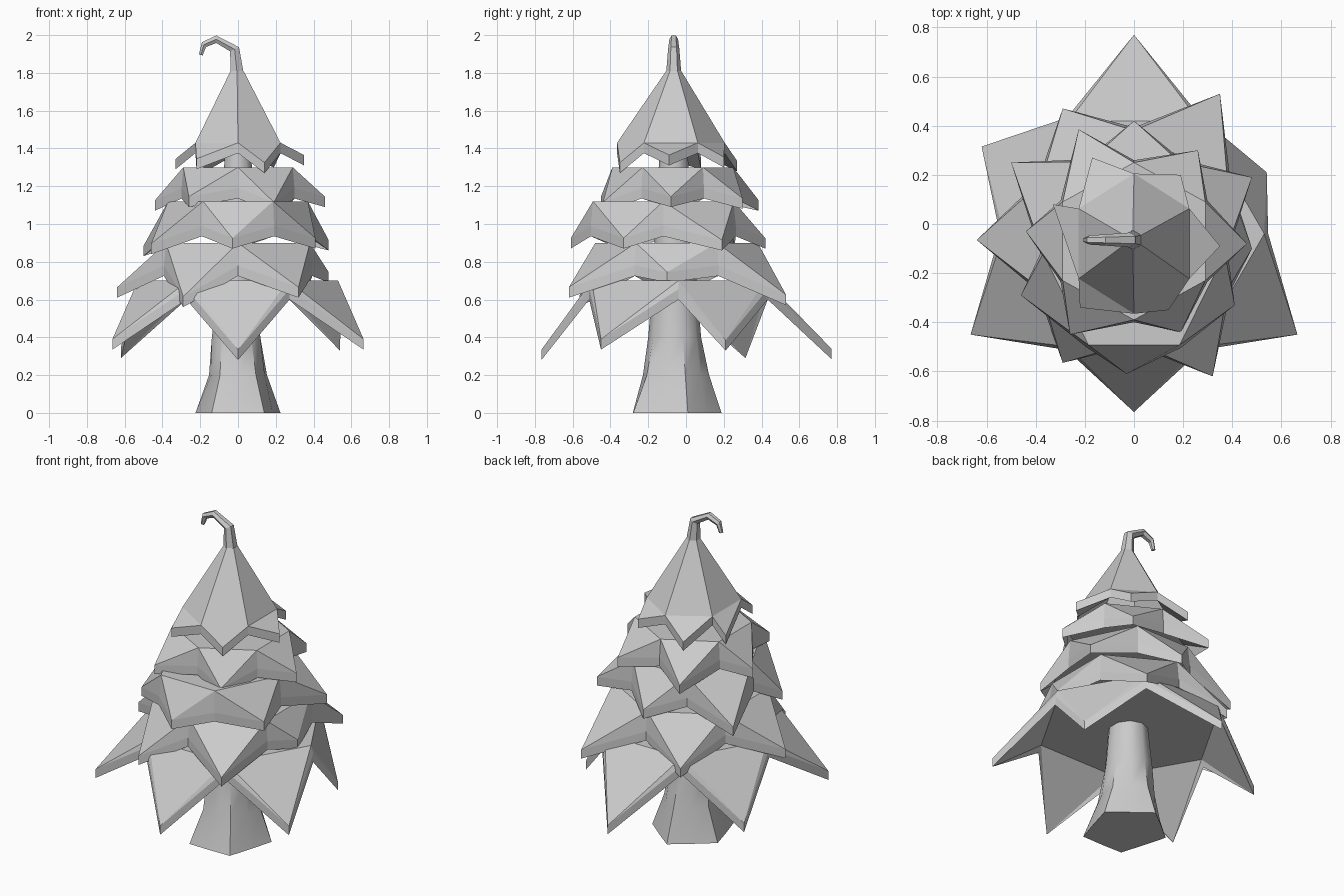
import bpy, math
from mathutils import Vector

if "Cube" in bpy.data.objects:
    bpy.data.objects.remove(bpy.data.objects["Cube"])

DROP = 0.055  # vertical thickness of the foliage


def add_mesh(name, verts, faces, smooth=None):
    me = bpy.data.meshes.new(name)
    me.from_pydata(verts, [], faces)
    me.update()
    ob = bpy.data.objects.new(name, me)
    bpy.context.collection.objects.link(ob)
    if smooth:
        bpy.ops.object.select_all(action='DESELECT')
        ob.select_set(True)
        bpy.context.view_layer.objects.active = ob
        bpy.ops.object.shade_smooth_by_angle(angle=math.radians(smooth))
    return ob


def ring(cx, cy, rx, ry, z, start, n=6):
    pts = []
    for i in range(n):
        a = math.radians(start) + i * math.tau / n
        pts.append(Vector((cx + rx * math.cos(a), cy + ry * math.sin(a), z)))
    return pts


def tube(name, rings, smooth=None):
    n = len(rings[0])
    verts = [v for r in rings for v in r]
    faces = [list(range(n))[::-1], list(range(len(verts) - n, len(verts)))]
    for k in range(len(rings) - 1):
        for i in range(n):
            j = (i + 1) % n
            faces.append((k * n + i, k * n + j, k * n + n + j, k * n + n + i))
    return add_mesh(name, verts, faces, smooth)


def skirt(name, top, notch, tips, fold):
    """Hexagonal skirt: flat top, six pointed leaves, extruded straight down."""
    n = 6
    tips = [Vector(t) + Vector((0, 0, DROP)) for t in tips]
    upper = top + notch + tips
    m = len(upper)
    verts = upper + [v - Vector((0, 0, DROP)) for v in upper]
    shell, rim = [tuple(range(n))], []
    for i in range(n):
        j = (i + 1) % n
        a, b, c, d, t = i, j, n + i, n + j, 2 * n + i
        if fold:
            shell += [(a, t, b), (a, c, t), (b, t, d)]
        else:
            shell += [(a, c, d, b), (c, t, d)]
        rim += [(c, c + m, t + m, t), (t, t + m, d + m, d)]
    under = [tuple(v + m for v in reversed(f)) for f in shell]
    return add_mesh(name, verts, shell + under + rim)


# Trunk with flared roots
def trunk_ring(cx, cy, rx, ry, z, flare):
    pts = ring(0, 0, rx, ry, z, 18, 10)
    for i, p in enumerate(pts):
        k = 1 + flare * (1 if i % 2 == 0 else -1)
        p.x, p.y = cx + p.x * k, cy + p.y * k
    return pts


tube("trunk", [
    trunk_ring(0, -0.07, 0.215, 0.235, 0.0, 0.10),
    trunk_ring(0, -0.06, 0.155, 0.175, 0.2, 0.04),
    trunk_ring(-0.01, -0.06, 0.135, 0.14, 0.4, 0.0),
    trunk_ring(-0.005, -0.06, 0.105, 0.115, 0.7, 0.0),
    trunk_ring(0, -0.065, 0.09, 0.095, 1.1, 0.0),
    trunk_ring(0, -0.065, 0.07, 0.07, 1.42, 0.0)], 40)

# Four foliage skirts: centre y, rx, ry, top z, notch z, first corner angle, tips
layers = [
    (-0.04, 0.53, 0.53, 0.70, 0.655, 0,
     [(.54, .21, .33), (0, .77, .285), (-.62, .315, .29),
      (-.665, -.45, .335), (0, -.765, .28), (.665, -.45, .335)]),
    (-0.05, 0.44, 0.43, 0.90, 0.78, -30,
     [(.48, -.10, .69), (.35, .53, .57), (-.29, .47, .60),
      (-.64, -.065, .61), (-.29, -.565, .56), (.32, -.62, .61)]),
    (-0.12, 0.37, 0.43, 1.12, 0.99, 0,
     [(.48, .19, .86), (0, .42, .87), (-.50, .25, .83),
      (-.46, -.29, .84), (-.03, -.61, .87), (.41, -.33, .87)]),
    (-0.07, 0.335, 0.32, 1.30, 1.19, -30,
     [(.46, -.08, 1.09), (.26, .30, 1.08), (-.225, .385, 1.07),
      (-.44, -.03, 1.07), (-.26, -.45, 1.09), (.19, -.44, 1.06)]),
]
for k, (cy, rx, ry, z, nz, start, tips) in enumerate(layers):
    skirt(f"foliage_{k + 1}", ring(0, cy, rx, ry, z, start),
          ring(0, cy, rx * 1.03, ry * 1.03, nz, start), tips, True)

# Pointed crown of leaves
skirt("foliage_crown", ring(-0.005, -0.065, 0.04, 0.04, 1.81, -30),
      ring(0, -0.08, 0.26, 0.285, 1.43, -30),
      [(.35, -.09, 1.31), (.19, .20, 1.30), (-.17, .27, 1.28),
       (-.33, .08, 1.29), (-.22, -.34, 1.29), (.14, -.35, 1.27)], False)

# Curled tip: x, z, radius and tilt of each ring
path = [(-.005, 1.80, .040, 0), (-.018, 1.925, .030, 25), (-.115, 1.978, .023, 90),
        (-.18, 1.95, .019, 130), (-.197, 1.895, .012, 165)]
curl = []
for x, z, r, tilt in path:
    t = math.radians(tilt)
    curl.append([Vector((x + p.x * math.cos(t), p.y - 0.065, z + p.x * math.sin(t)))
                 for p in ring(0, 0, r, r, 0, -30)])
tube("curled_tip", curl)
